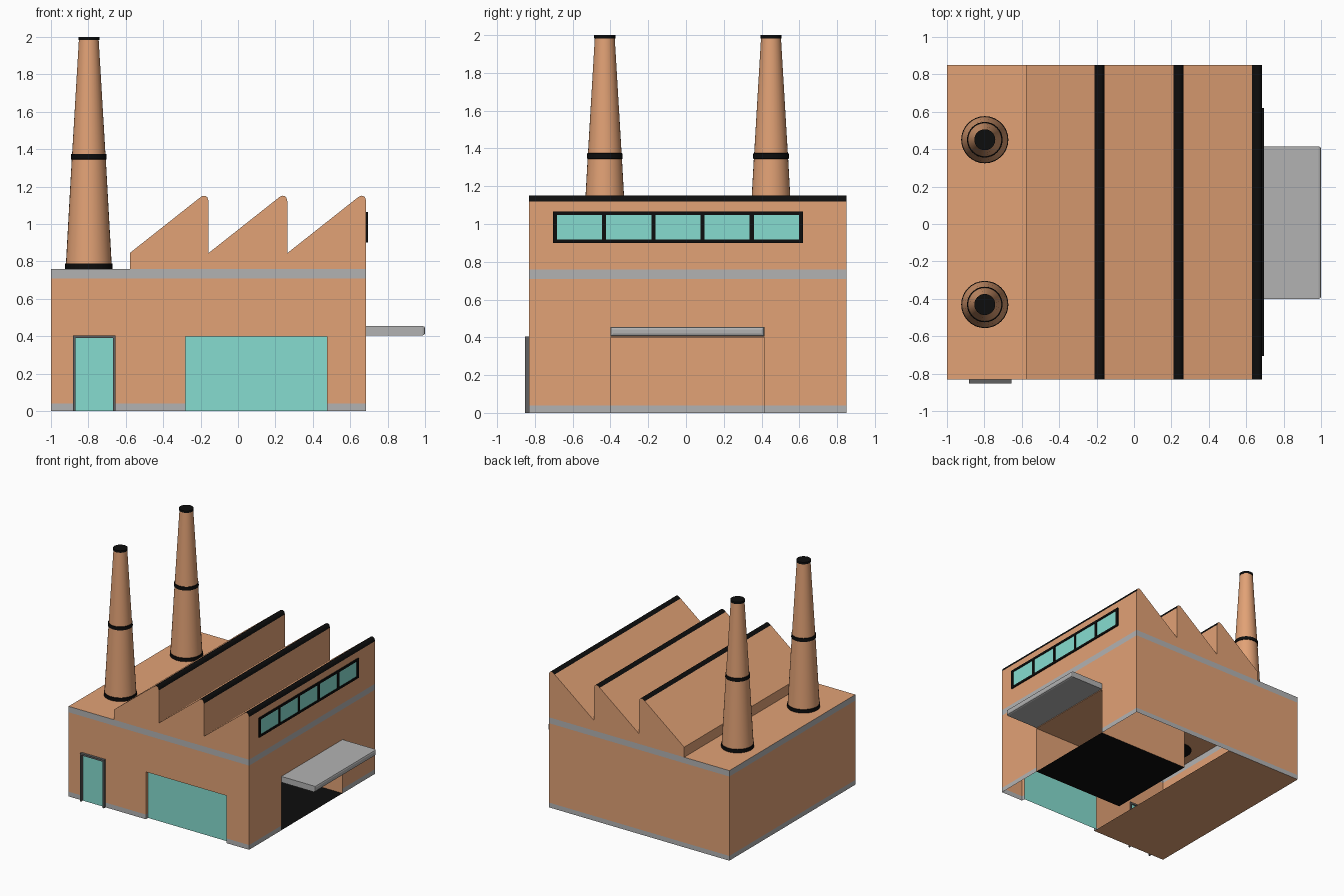
import bpy, bmesh, math
from mathutils import Vector

if "Cube" in bpy.data.objects:
    bpy.data.objects.remove(bpy.data.objects["Cube"])


def material(name, rgb):
    m = bpy.data.materials.new(name)
    m.diffuse_color = (*rgb, 1)
    m.use_nodes = True
    m.node_tree.nodes["Principled BSDF"].inputs["Base Color"].default_value = m.diffuse_color
    return m


BRICK = material("brick", (0.76, 0.36, 0.18))
GREY = material("concrete", (0.45, 0.45, 0.45))
TEAL = material("glass", (0.24, 0.72, 0.63))
DARK = material("dark_metal", (0.12, 0.12, 0.12))
BLACK = material("black_trim", (0.004, 0.004, 0.004))

X0, X1, Y0, Y1, ROOF = -1.0, 0.685, -0.83, 0.85, 0.76
BAY_X, BAY_Y0, BAY_Y1, DOOR_Z = -0.18, -0.4, 0.415, 0.4
LEVELS = [0, 0.04, DOOR_Z, 0.71, ROOF]


def finish(name, bm, mats, recalc=True):
    if recalc:
        bmesh.ops.recalc_face_normals(bm, faces=bm.faces[:])
    me = bpy.data.meshes.new(name)
    bm.to_mesh(me)
    bm.free()
    for m in mats:
        me.materials.append(m)
    ob = bpy.data.objects.new(name, me)
    bpy.context.collection.objects.link(ob)
    return ob


def quad(name, pts, mat):
    bm = bmesh.new()
    bm.faces.new([bm.verts.new(p) for p in pts])
    return finish(name, bm, [mat], recalc=False)


def box(name, lo, hi, mat):
    bm = bmesh.new()
    bmesh.ops.create_cube(bm, size=1)
    lo, hi = Vector(lo), Vector(hi)
    for v in bm.verts:
        v.co = Vector((v.co[i] + 0.5) * (hi[i] - lo[i]) + lo[i] for i in range(3))
    return finish(name, bm, [mat])


def wall(bm, us, place, levels=LEVELS, holes=()):
    """Grid of wall panels; holes are column numbers left open up to door height."""
    for c, (a, b) in enumerate(zip(us, us[1:])):
        for z0, z1 in zip(levels, levels[1:]):
            if c in holes and z1 <= DOOR_Z:
                continue
            f = bm.faces.new([bm.verts.new(place(u, z)) for u, z in
                              ((a, z0), (b, z0), (b, z1), (a, z1))])
            f.material_index = int(z1 <= 0.04 or z0 >= 0.71)


# Outer walls with grey bands, open doorways
bm = bmesh.new()
wall(bm, [X0, -0.88, -0.66, -0.28, 0.475, X1], lambda u, z: (u, Y0, z), holes=(1, 3))
wall(bm, [Y0, BAY_Y0, BAY_Y1, Y1], lambda u, z: (X1, u, z), holes=(1,))
wall(bm, [X0, X1], lambda u, z: (u, Y1, z))
wall(bm, [Y0, Y1], lambda u, z: (X0, u, z))
# Jambs of the wide front door
for x in (-0.28, 0.475):
    wall(bm, [Y0, Y0 + 0.03], lambda u, z: (x, u, z), LEVELS[:3])
bmesh.ops.remove_doubles(bm, verts=bm.verts[:], dist=1e-4)
finish("outer_walls", bm, [BRICK, GREY])

quad("flat_roof", [(X0, Y0, ROOF), (X1, Y0, ROOF), (X1, Y1, ROOF), (X0, Y1, ROOF)], BRICK)
quad("floor", [(X0, Y0, 0), (X0, Y1, 0), (-0.28, Y1, 0), (-0.28, Y0, 0)], BRICK)

# Loading bay recess
quad("bay_floor", [(BAY_X, BAY_Y0, 0.001), (X1, BAY_Y0, 0.001),
                   (X1, BAY_Y1, 0.001), (BAY_X, BAY_Y1, 0.001)], BLACK)
quad("bay_ceiling", [(BAY_X, BAY_Y0, DOOR_Z), (BAY_X, BAY_Y1, DOOR_Z),
                     (X1, BAY_Y1, DOOR_Z), (X1, BAY_Y0, DOOR_Z)], BRICK)
quad("bay_wall_front", [(X1, BAY_Y0, 0), (BAY_X, BAY_Y0, 0),
                        (BAY_X, BAY_Y0, DOOR_Z), (X1, BAY_Y0, DOOR_Z)], BRICK)
quad("bay_wall_rear", [(BAY_X, BAY_Y1, 0), (X1, BAY_Y1, 0),
                       (X1, BAY_Y1, DOOR_Z), (BAY_X, BAY_Y1, DOOR_Z)], BRICK)
bm = bmesh.new()
wall(bm, [BAY_Y0, BAY_Y1], lambda u, z: (BAY_X, u, z), LEVELS[:3])
finish("bay_back_wall", bm, [BRICK, GREY], recalc=False)

# Canopy with rounded outer corners
canopy = box("canopy", (X1, BAY_Y0, 0.405), (1.0, BAY_Y1, 0.455), GREY)
bm = bmesh.new()
bm.from_mesh(canopy.data)
edges = [e for e in bm.edges if all(v.co.x > 0.9 for v in e.verts)]
bmesh.ops.bevel(bm, geom=edges, offset=0.014, segments=2, profile=0.5, affect='EDGES')
bm.to_mesh(canopy.data)
bm.free()

# Front doors
y = Y0 + 0.03
quad("wide_door", [(-0.28, y, 0), (0.475, y, 0), (0.475, y, DOOR_Z), (-0.28, y, DOOR_Z)], TEAL)
quad("wide_door_head", [(-0.28, Y0, DOOR_Z), (-0.28, y, DOOR_Z),
                        (0.475, y, DOOR_Z), (0.475, Y0, DOOR_Z)], BRICK)
quad("small_door", [(-0.87, Y0, 0), (-0.66, Y0, 0), (-0.66, Y0, 0.395), (-0.87, Y0, 0.395)], TEAL)
for name, a, b, z0 in (("left", -0.88, -0.867, 0), ("right", -0.668, -0.655, 0),
                       ("top", -0.867, -0.668, 0.39)):
    box("door_frame_" + name, (a, -0.852, z0), (b, Y0 + 0.01, 0.405), DARK)

# Sawtooth roof bays with black rounded ridges
TOOTH = [(0, 0), (0, 0.085), (0.367, 0.375), (0.38, 0.385), (0.393, 0.391),
         (0.405, 0.39), (0.415, 0.382), (0.421, 0.36), (0.421, 0)]
for k in range(3):
    bm = bmesh.new()
    ends = [[bm.verts.new((-0.578 + k * 0.421 + x, y, ROOF + z)) for x, z in TOOTH]
            for y in (Y0, Y1)]
    for end in ends:
        bm.faces.new(end)
    n = len(TOOTH)
    for i in range(n):
        j = (i + 1) % n
        f = bm.faces.new((ends[0][i], ends[0][j], ends[1][j], ends[1][i]))
        f.material_index = int(2 <= i <= 6)
        f.smooth = 2 <= i <= 6
    finish(f"sawtooth_{k + 1}", bm, [BRICK, BLACK])

# Side window strip: rails, mullions and panes
WY0, WY1, WZ0, WZ1 = -0.705, 0.62, 0.9, 1.065
for name, a, b in (("bottom", WZ0, WZ0 + 0.018), ("top", WZ1 - 0.018, WZ1)):
    box("window_rail_" + name, (X1 - 0.002, WY0, a), (0.694, WY1, b), BLACK)
step = (WY1 - WY0 - 0.022) / 5
for i in range(6):
    a = WY0 + i * step
    box(f"window_mullion_{i + 1}", (X1 - 0.002, a, WZ0 + 0.018),
        (0.694, a + 0.022, WZ1 - 0.018), BLACK)
quad("window_panes", [(0.688, WY0 + 0.01, WZ0 + 0.01), (0.688, WY1 - 0.01, WZ0 + 0.01),
                      (0.688, WY1 - 0.01, WZ1 - 0.01), (0.688, WY0 + 0.01, WZ1 - 0.01)], TEAL)


# Tapered chimneys: (radius, height, black above this ring)
RINGS = [(0.126, 0.755, 1), (0.126, 0.788, 1), (0.122, 0.79, 0), (0.091, 1.345, 1),
         (0.095, 1.346, 1), (0.094, 1.374, 1), (0.089, 1.375, 0), (0.053, 1.982, 1),
         (0.056, 1.983, 1), (0.056, 2.0, 1)]
SIDES = 32
for label, cy in (("front", -0.43), ("rear", 0.45)):
    bm = bmesh.new()
    loops = [[bm.verts.new((-0.797 + r * math.cos(t), cy + r * math.sin(t), z))
              for t in (2 * math.pi * s / SIDES for s in range(SIDES))] for r, z, _ in RINGS]
    for k, (lo, hi) in enumerate(zip(loops, loops[1:])):
        for s in range(SIDES):
            t = (s + 1) % SIDES
            f = bm.faces.new((lo[s], lo[t], hi[t], hi[s]))
            f.material_index = RINGS[k][2]
    for cap in (loops[0], loops[-1]):
        bm.faces.new(cap).material_index = 1
    ob = finish("chimney_" + label, bm, [BRICK, BLACK])
    bpy.ops.object.select_all(action='DESELECT')
    ob.select_set(True)
    bpy.context.view_layer.objects.active = ob
    bpy.ops.object.shade_smooth_by_angle(angle=math.radians(35))
